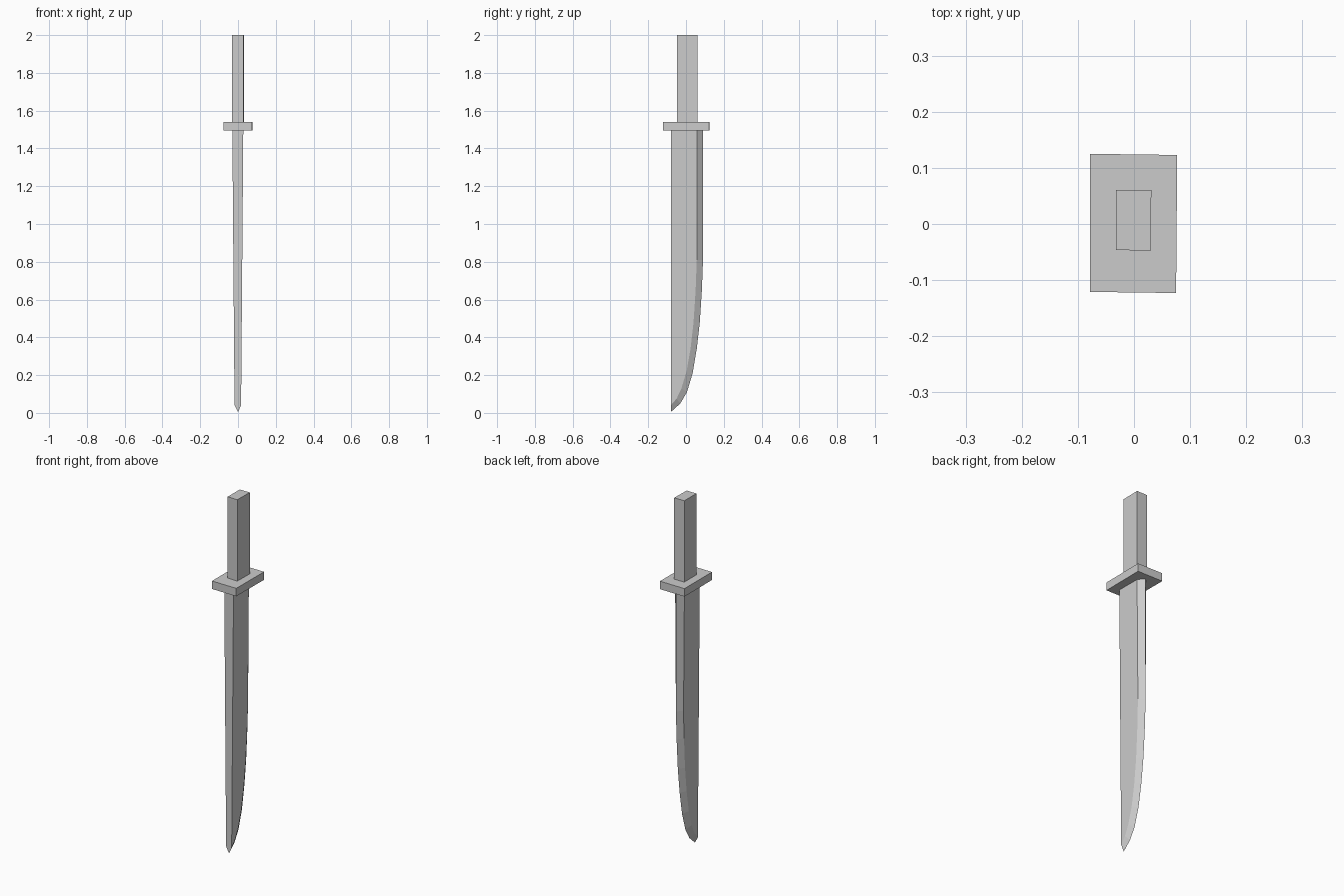
import bpy, bmesh

if "Cube" in bpy.data.objects:
    bpy.data.objects.remove(bpy.data.objects["Cube"])


def finish(name, bm):
    bmesh.ops.recalc_face_normals(bm, faces=bm.faces)
    mesh = bpy.data.meshes.new(name)
    bm.to_mesh(mesh)
    bm.free()
    obj = bpy.data.objects.new(name, mesh)
    bpy.context.collection.objects.link(obj)
    return obj


def prism(name, corners, z0, z1):
    """Extrude a flat outline in xy from z0 up to z1."""
    bm = bmesh.new()
    base = bm.faces.new([bm.verts.new((x, y, z0)) for x, y in corners])
    new = bmesh.ops.extrude_face_region(bm, geom=[base])["geom"]
    verts = [v for v in new if isinstance(v, bmesh.types.BMVert)]
    bmesh.ops.translate(bm, verts=verts, vec=(0, 0, z1 - z0))
    return finish(name, bm)


# Grip and guard, very slightly out of square
prism("grip", [(-0.032, -0.046), (0.029, -0.048), (0.031, 0.061), (-0.032, 0.061)], 1.54, 2.0)
prism("guard", [(-0.078, -0.121), (0.075, -0.123), (0.077, 0.123), (-0.078, 0.125)], 1.495, 1.54)

# Blade: flat sides, straight spine, bevelled cutting edge curving to the tip
SPINE, TOP = -0.08, 1.5
edge = [(0.09, TOP), (0.09, 0.81), (0.084, 0.65), (0.073, 0.48), (0.057, 0.34),
        (0.035, 0.21), (0.005, 0.11), (-0.03, 0.05), (SPINE, 0.005)]
bevel = [(0.057, TOP), (0.057, 0.81), (0.051, 0.65), (0.040, 0.48), (0.024, 0.34),
         (0.003, 0.22), (-0.024, 0.13), (-0.05, 0.075), (SPINE, 0.04)]


def side_x(side, z):
    return -0.001 + side * (0.017 + 0.012 * z / TOP)


bm = bmesh.new()
edge_v = [bm.verts.new((0, y, z)) for y, z in edge]
rims, spines = [], []
for side in (-1, 1):
    rim = [bm.verts.new((side_x(side, z), y, z)) for y, z in bevel]
    spine = bm.verts.new((side_x(side, TOP), SPINE, TOP))
    bm.faces.new([spine] + rim)
    for i in range(len(rim) - 1):
        bm.faces.new((rim[i], rim[i + 1], edge_v[i + 1], edge_v[i]))
    rims.append(rim)
    spines.append(spine)
bm.faces.new((spines[0], rims[0][-1], edge_v[-1], rims[1][-1], spines[1]))
bm.faces.new((spines[0], rims[0][0], edge_v[0], rims[1][0], spines[1]))
finish("blade", bm)
